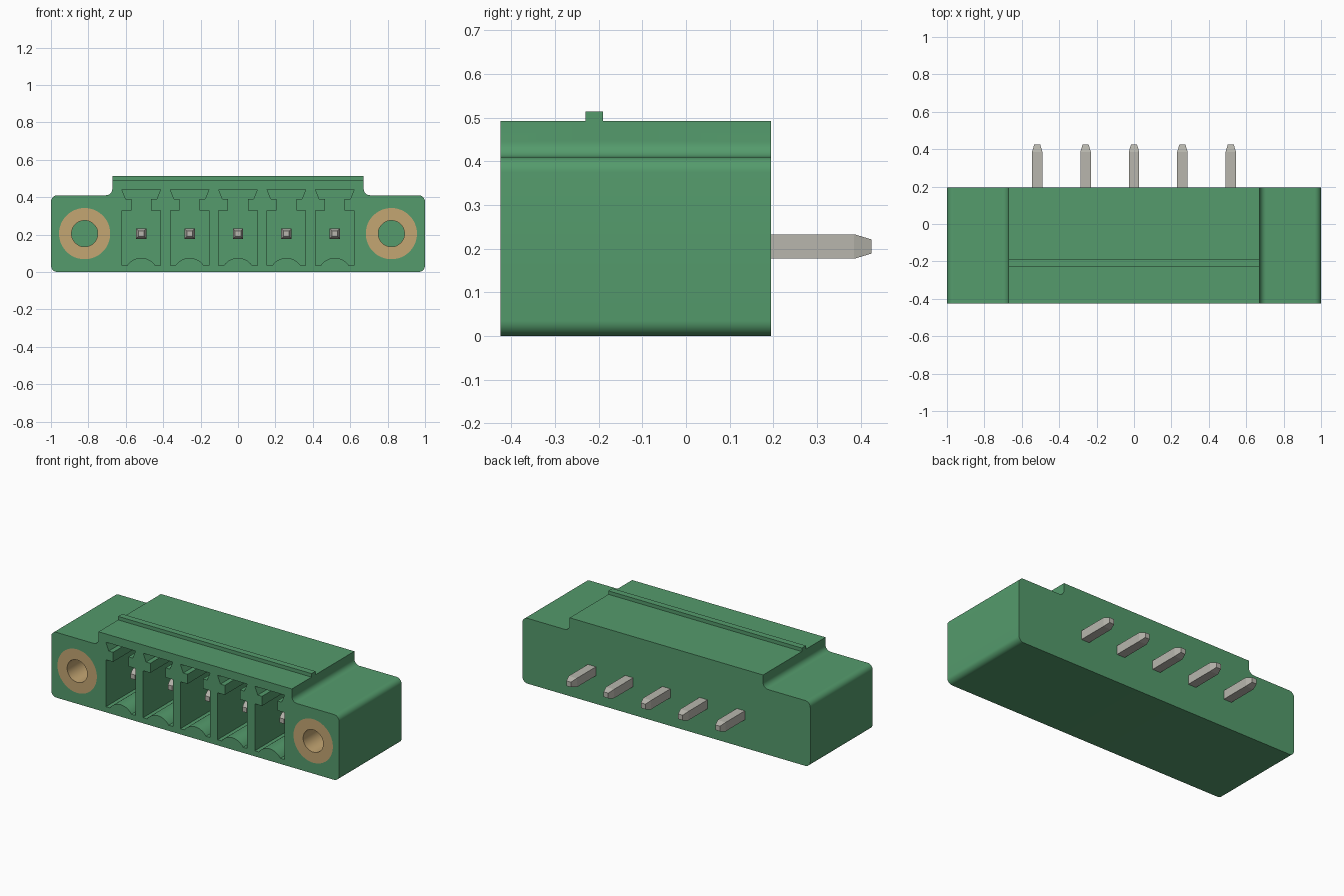
import bpy
import bmesh
from math import sin, cos, radians, pi

if "Cube" in bpy.data.objects:
    bpy.data.objects.remove(bpy.data.objects["Cube"])

FRONT, BACK = -0.425, 0.195
PITCH = 0.2587
PIN_Z = 0.205
SCREW_X = 0.82


def material(name, rgb):
    mat = bpy.data.materials.new(name)
    mat.use_nodes = True
    mat.diffuse_color = (*rgb, 1)
    mat.node_tree.nodes["Principled BSDF"].inputs["Base Color"].default_value = (*rgb, 1)
    return mat


green = material("green plastic", (0.089, 0.328, 0.15))
brass = material("brass", (0.55, 0.38, 0.17))
tin = material("tinned metal", (0.48, 0.47, 0.42))


def finish(name, bm, mat):
    bmesh.ops.recalc_face_normals(bm, faces=bm.faces)
    mesh = bpy.data.meshes.new(name)
    bm.to_mesh(mesh)
    bm.free()
    mesh.materials.append(mat)
    obj = bpy.data.objects.new(name, mesh)
    bpy.context.collection.objects.link(obj)
    return obj


def prisms(name, outlines, y0, y1, mat):
    """Extrude closed x-z outlines from y0 to y1 as one object."""
    bm = bmesh.new()
    for outline in outlines:
        face = bm.faces.new([bm.verts.new((x, y0, z)) for x, z in outline])
        made = bmesh.ops.extrude_face_region(bm, geom=[face])["geom"]
        verts = [g for g in made if isinstance(g, bmesh.types.BMVert)]
        bmesh.ops.translate(bm, vec=(0, y1 - y0, 0), verts=verts)
    return finish(name, bm, mat)


def arc(cx, cz, r, start, end, steps=8):
    angles = [radians(start + (end - start) * i / steps) for i in range(steps + 1)]
    return [(cx + r * cos(a), cz + r * sin(a)) for a in angles]


def circle(cx, cz, r, n=48):
    return [(cx + r * cos(2 * pi * i / n), cz + r * sin(2 * pi * i / n)) for i in range(n)]


def mirrored(half):
    """Close a right-hand outline with its mirror image."""
    return half + [(-x, z) for x, z in reversed(half)]


def select(obj):
    bpy.ops.object.select_all(action='DESELECT')
    obj.select_set(True)
    bpy.context.view_layer.objects.active = obj


def combine(target, tool, operation):
    mod = target.modifiers.new(operation.lower(), 'BOOLEAN')
    mod.operation, mod.object, mod.solver = operation, tool, 'EXACT'
    select(target)
    bpy.ops.object.modifier_apply(modifier=mod.name)
    bpy.data.objects.remove(tool)


# Housing with rounded flanges and a raised centre
r = 0.035
half = (arc(1 - r, r, r, -90, 0) + arc(1 - r, 0.41 - r, r, 0, 90)
        + arc(0.672 + r, 0.41 + r, r, 270, 180) + [(0.672, 0.492)])
housing = prisms("housing", [mirrored(half)], FRONT, BACK, green)

# Ridge along the top
w = 0.672
ridge = prisms("ridge", [[(-w, 0.45), (w, 0.45), (w, 0.514), (-w, 0.514)]],
               -0.23, -0.19, green)
combine(housing, ridge, 'UNION')

# Keyed sockets with an arched floor
centres = [PITCH * i for i in range(-2, 3)]
floor = arc(0, -0.0153, 0.0903, 90, 34, 7)[1:]
key = [(0.103, 0.035), (0.103, 0.33), (0.053, 0.33), (0.053, 0.39),
       (0.083, 0.39), (0.103, 0.44)]
socket = mirrored(floor + key) + [(0, 0.075)]
sockets = prisms("socket_cutter", [[(x + c, z) for x, z in socket] for c in centres],
                 FRONT - 0.1, 0.1, green)
combine(housing, sockets, 'DIFFERENCE')

# Bores for the threaded inserts
INSERT_END = 0.02
bores = prisms("bore_cutter", [circle(s * SCREW_X, PIN_Z, 0.137) for s in (-1, 1)],
               FRONT - 0.1, INSERT_END, green)
combine(housing, bores, 'DIFFERENCE')
select(housing)
bpy.ops.object.shade_smooth_by_angle(angle=radians(30))


# Threaded inserts, as closed tubes
def insert(name, cx):
    bm = bmesh.new()
    loops = [(0.137, FRONT), (0.07, FRONT), (0.07, INSERT_END), (0.137, INSERT_END)]
    rings = [[bm.verts.new((x, y, z)) for x, z in circle(cx, PIN_Z, rad)]
             for rad, y in loops]
    for a, b in zip(rings, rings[1:] + rings[:1]):
        for i in range(len(a)):
            j = (i + 1) % len(a)
            bm.faces.new((a[i], a[j], b[j], b[i]))
    obj = finish(name, bm, brass)
    select(obj)
    bpy.ops.object.shade_smooth_by_angle(angle=radians(30))


insert("right_insert", -SCREW_X)
insert("left_insert", SCREW_X)


# Square contact pins tapered at both ends
def pin(name, cx):
    bm = bmesh.new()
    rings = []
    for y, h in ((-0.305, 0.015), (-0.265, 0.028), (0.385, 0.028), (0.425, 0.016)):
        corners = ((-h, -h), (h, -h), (h, h), (-h, h))
        rings.append([bm.verts.new((cx + x, y, PIN_Z + z)) for x, z in corners])
    for a, b in zip(rings, rings[1:]):
        for i in range(4):
            j = (i + 1) % 4
            bm.faces.new((a[i], a[j], b[j], b[i]))
    bm.faces.new(rings[0])
    bm.faces.new(rings[-1])
    finish(name, bm, tin)


for n, c in enumerate(centres, 1):
    pin(f"contact_pin_{n}", c)
